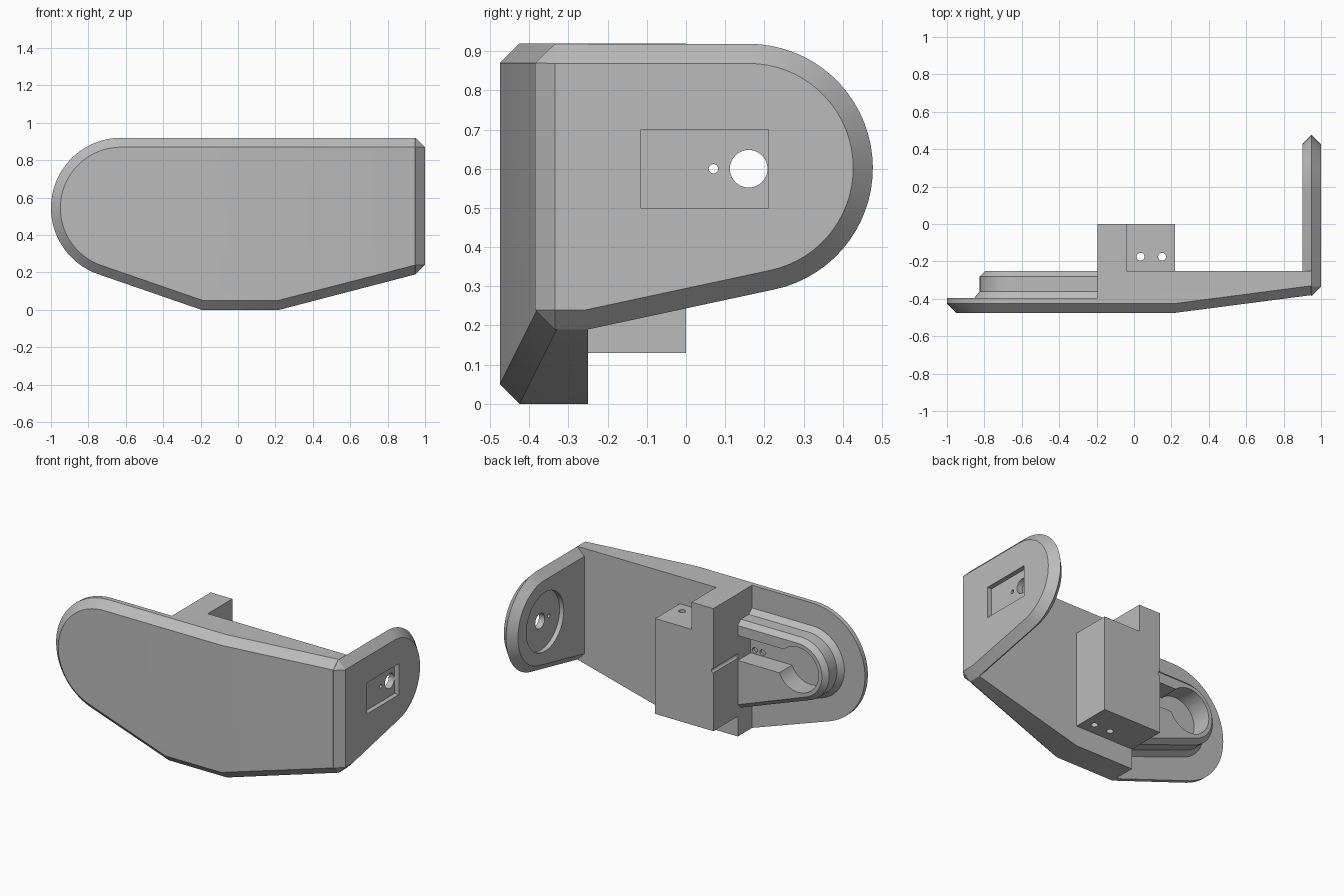
import bpy, bmesh
from math import sin, cos, radians
from mathutils import Vector, Matrix

cube = bpy.data.objects.get("Cube")
if cube:
    bpy.data.objects.remove(cube, do_unlink=True)

grey = bpy.data.materials.new("light grey plastic")
grey.use_nodes = True
grey.diffuse_color = (0.5, 0.5, 0.5, 1)
grey.node_tree.nodes["Principled BSDF"].inputs["Base Color"].default_value = grey.diffuse_color


def arc(cx, cy, r, start, end, steps=32):
    angles = [radians(start + (end - start) * i / steps) for i in range(steps + 1)]
    return [(cx + r * cos(a), cy + r * sin(a)) for a in angles]


def inset(points, d):
    """Offset a counter-clockwise outline inwards with mitred corners."""
    result = []
    for i, p in enumerate(points):
        p = Vector(p)
        before = (p - Vector(points[i - 1])).normalized()
        after = (Vector(points[(i + 1) % len(points)]) - p).normalized()
        n1, n2 = Vector((-before.y, before.x)), Vector((-after.y, after.x))
        result.append(p + (n1 + n2) * d / (1 + n1.dot(n2)))
    return result


def finish(name, bm):
    bmesh.ops.recalc_face_normals(bm, faces=bm.faces)
    mesh = bpy.data.meshes.new(name)
    bm.to_mesh(mesh)
    bm.free()
    mesh.materials.append(grey)
    ob = bpy.data.objects.new(name, mesh)
    bpy.context.collection.objects.link(ob)
    return ob


def hull(name, points):
    bm = bmesh.new()
    for p in points:
        bm.verts.new(p)
    bmesh.ops.remove_doubles(bm, verts=bm.verts, dist=0.0005)
    found = bmesh.ops.convex_hull(bm, input=bm.verts)
    loose = {v for v in found["geom_interior"] + found["geom_unused"]
             if isinstance(v, bmesh.types.BMVert) and not v.link_faces}
    bmesh.ops.delete(bm, geom=list(loose), context="VERTS")
    bmesh.ops.dissolve_limit(bm, angle_limit=radians(0.5), verts=bm.verts, edges=bm.edges)
    return finish(name, bm)


def prism(name, outline, y0, y1):
    """Extrude an x-z outline along y."""
    bm = bmesh.new()
    face = bm.faces.new([bm.verts.new((x, y0, z)) for x, z in outline])
    new = bmesh.ops.extrude_face_region(bm, geom=[face])["geom"]
    bmesh.ops.translate(bm, vec=(0, y1 - y0, 0),
                        verts=[v for v in new if isinstance(v, bmesh.types.BMVert)])
    return finish(name, bm)


def box(name, x0, x1, y0, y1, z0, z1):
    return prism(name, [(x0, z0), (x1, z0), (x1, z1), (x0, z1)], y0, y1)


def rod(name, centre, r, depth, axis, sides=40):
    bm = bmesh.new()
    turn = Vector((0, 0, 1)).rotation_difference(Vector(axis)).to_matrix().to_4x4()
    bmesh.ops.create_cone(bm, cap_ends=True, segments=sides, radius1=r, radius2=r,
                          depth=depth, matrix=Matrix.Translation(centre) @ turn)
    return finish(name, bm)


def cut(targets, cutters):
    """Subtract the cutters from every target, then discard them."""
    for ob in targets:
        for c in cutters:
            mod = ob.modifiers.new("cut", "BOOLEAN")
            mod.operation, mod.solver, mod.object = "DIFFERENCE", "EXACT", c
        bpy.context.view_layer.update()
        graph = bpy.context.evaluated_depsgraph_get()
        mesh = bpy.data.meshes.new_from_object(ob.evaluated_get(graph))
        ob.modifiers.clear()
        ob.data = mesh
    for c in cutters:
        bpy.data.objects.remove(c, do_unlink=True)


X, Y, Z = (1, 0, 0), (0, 1, 0), (0, 0, 1)
EDGE = 0.05          # bevel width
STEP = -0.195        # where the thick part of the body begins
BACK = -0.25         # rear of the thick part


# Main body: rounded panel with a bevelled front that sweeps back on one side
def front(x):
    return -0.475 + max(0, x - 0.22) * 0.13


outline = arc(-0.625, 0.545, 0.375, 90, 251) + [
    (STEP, 0), (0.22, 0), (0.9, 0.19), (1, 0.19), (1, 0.92), (0.22, 0.92)]
full = [(min(x, 0.95), z) for x, z in outline]
body = hull("main_body",
            [(x, front(x), z) for x, z in inset(outline, EDGE)]
            + [(x, front(x) + EDGE, z) for x, z in full]
            + [(x, BACK, z) for x, z in full])
cut([body], [box("thin_cutter", -1.2, STEP, -0.395, 0, -0.2, 1.2)])

# Side plate: bevelled on both faces
side = arc(0.16, 0.602, 0.317, -78, 90) + [(-0.385, 0.919), (-0.385, 0.19), (-0.25, 0.19)]
inner = inset(side, EDGE)
plate = hull("side_plate",
             [(x, y, z) for x in (0.9, 1) for y, z in inner]
             + [(0.95, max(y, -0.335), z) for y, z in side]
             + [(0.95, -0.385, z) for z in (0.24, 0.87)])
cut([plate], [
    box("slot_cutter", 0.97, 1.1, -0.115, 0.21, 0.5, 0.7),
    rod("dish_cutter", (0.88, 0.15, 0.6), 0.19, 0.1, X, 64),
    rod("shaft_cutter", (0.95, 0.16, 0.6), 0.048, 0.3, X),
    rod("pin_cutter", (0.95, 0.07, 0.6), 0.012, 0.3, X, 16)])

# Rear mounting block with a tall post, screw holes and a cable groove
block = prism("mounting_block", [
    (STEP, 0.13), (0.22, 0.13), (0.22, 0.745), (-0.04, 0.745), (-0.04, 0.92), (STEP, 0.92)],
    BACK, 0)
cut([block], [rod("screw_cutter", (x, -0.175, 0.45), 0.021, 1.2, Z, 24) for x in (0.035, 0.15)]
    + [rod("groove_cutter", (STEP, -0.1, 0.52), 0.014, 0.5, Y, 12)])


# Raised rim with a flared foot and a keyhole pocket
def rim_ring(radius, y):
    return [(min(x, STEP), y, z) for x, z in inset(outline, 0.375 - radius)]


foot = hull("rim_foot", rim_ring(0.23, -0.397) + rim_ring(0.2, -0.36))
rim = hull("rim", rim_ring(0.2, -0.36) + rim_ring(0.2, -0.28) + rim_ring(0.17, BACK))
cut([foot, rim], [
    rod("keyhole_cutter", (-0.625, 0.545, -0.1)[:1] + (-0.28, 0.545), 0.145, 0.2, Y, 48),
    box("channel_cutter", -0.62, STEP + 0.01, -0.38, -0.2, 0.49, 0.65)])
cut([foot], [rod("bore_cutter", (x, -0.38, 0.515), 0.018, 0.03, Y, 20) for x in (-0.225, -0.28)])

# Crisp edges, smooth arcs
for ob in (body, plate, block, foot, rim):
    bpy.ops.object.select_all(action="DESELECT")
    ob.select_set(True)
    bpy.context.view_layer.objects.active = ob
    bpy.ops.object.shade_smooth_by_angle(angle=radians(20))
